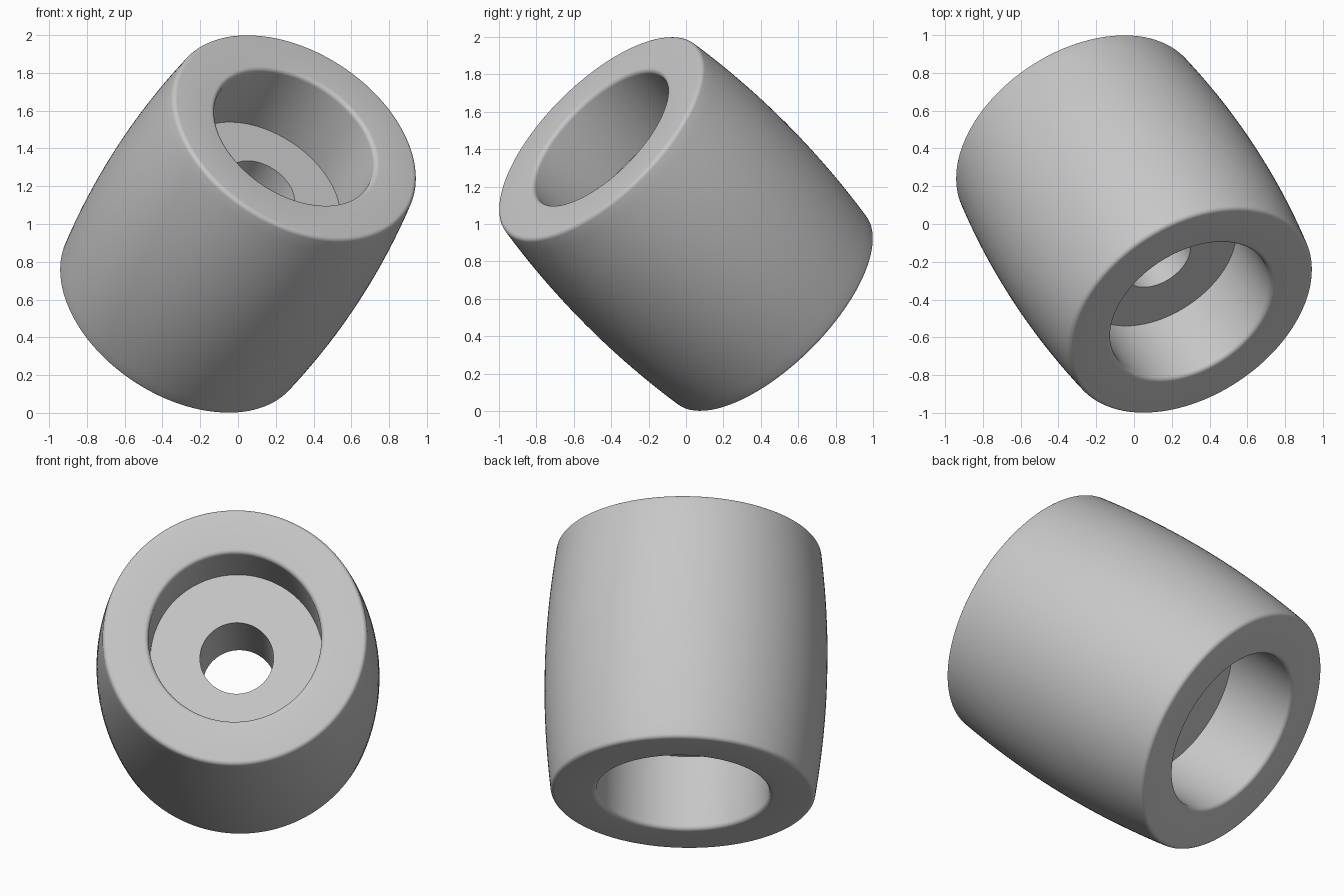
import bpy, bmesh, math
from mathutils import Vector, Matrix

cube = bpy.data.objects.get("Cube")
if cube:
    bpy.data.objects.remove(cube, do_unlink=True)

HALF = 0.72          # half length along the axis
END_R, MID_R = 0.713, 0.76
BORE_R, HOLE_R = 0.465, 0.198
WEB = 0.285          # half thickness of the inner web
FILLET = 0.025
SEGMENTS = 128


def arc(cx, cz, start, end, steps=6):
    """Rounded corner points of the lathe profile."""
    return [(cx + FILLET * math.cos(a), cz + FILLET * math.sin(a))
            for a in (math.radians(start + (end - start) * i / steps)
                      for i in range(steps + 1))]


# Upper half of the cross-section, from the through hole out to the barrel
upper = [(HOLE_R, WEB), (BORE_R, WEB)]
upper += arc(BORE_R + FILLET, HALF - FILLET, 180, 90)
upper += arc(END_R - FILLET, HALF - FILLET, 90, 8)

# Crowned outer wall, bulging towards the middle
rim_r, rim_z = upper[-1]
for i in range(11, 0, -1):
    t = i / 12
    upper.append((MID_R - (MID_R - rim_r) * t * t, rim_z * t))

# Mirror the half section to close the profile loop
profile = upper + [(MID_R, 0)] + [(r, -z) for r, z in reversed(upper)]

# Turn the profile around the axis
bm = bmesh.new()
verts = [bm.verts.new((r, 0, z)) for r, z in profile]
edges = [bm.edges.new((v, verts[(i + 1) % len(verts)])) for i, v in enumerate(verts)]
bmesh.ops.spin(bm, geom=verts + edges, cent=(0, 0, 0), axis=(0, 0, 1),
               angle=math.tau, steps=SEGMENTS, use_duplicate=False)
bmesh.ops.remove_doubles(bm, verts=bm.verts[:], dist=0.0001)
bmesh.ops.recalc_face_normals(bm, faces=bm.faces[:])

# Tilt the roller and lift it onto the ground
axis = Vector((0.42, -0.64, 0.642))
tilt = axis.to_track_quat("Z", "Y").to_matrix().to_4x4()
bm.transform(Matrix.Translation((0, 0, 1)) @ tilt)

mesh = bpy.data.meshes.new("barrel_roller")
bm.to_mesh(mesh)
bm.free()
roller = bpy.data.objects.new("barrel_roller", mesh)
bpy.context.collection.objects.link(roller)

# Plain grey material
grey = bpy.data.materials.new("light_grey")
grey.use_nodes = True
colour = (0.57, 0.57, 0.57, 1)
grey.diffuse_color = colour
grey.node_tree.nodes["Principled BSDF"].inputs["Base Color"].default_value = colour
mesh.materials.append(grey)

# Smooth curved walls, keep the inner steps sharp
bpy.ops.object.select_all(action="DESELECT")
roller.select_set(True)
bpy.context.view_layer.objects.active = roller
bpy.ops.object.shade_smooth_by_angle(angle=math.radians(30))
